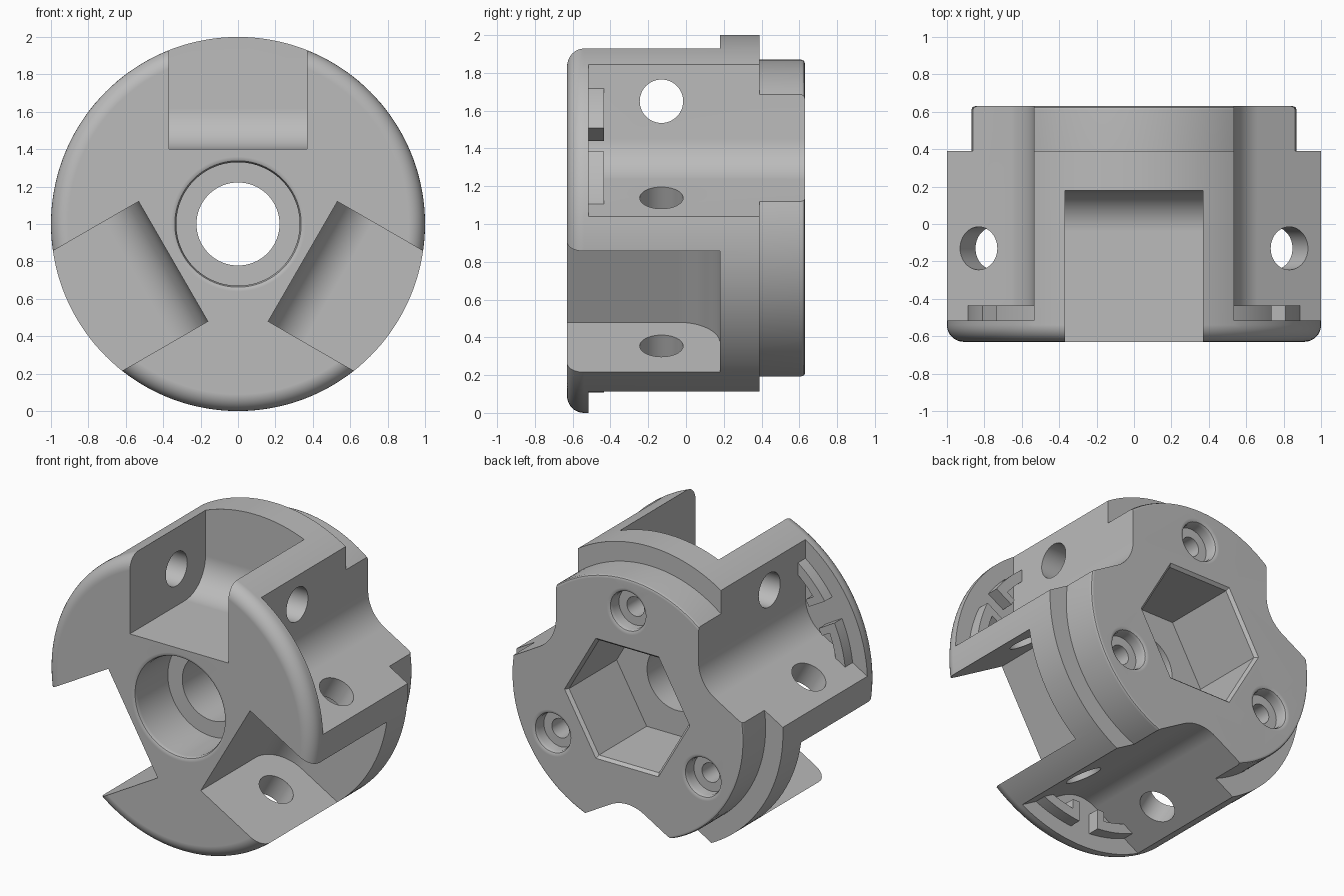
import bpy, bmesh, math
from mathutils import Vector

cube = bpy.data.objects.get("Cube")
if cube:
    bpy.data.objects.remove(cube, do_unlink=True)

CENTRE = Vector((0, 0, 1))
ARMS = [math.radians(a) for a in (90, 210, 330)]
POCKETS = [math.radians(a) for a in (30, 150, 270)]
FRONT, BACK = -0.63, 0.63

grey = bpy.data.materials.new("Plain grey")
grey.use_nodes = True
grey.diffuse_color = (0.5, 0.5, 0.5, 1)
grey.node_tree.nodes["Principled BSDF"].inputs["Base Color"].default_value = (0.5, 0.5, 0.5, 1)


def polar(angle, u, t, y):
    """Point at radial distance u, sideways offset t and depth y."""
    c, s = math.cos(angle), math.sin(angle)
    return CENTRE + Vector((u * c - t * s, y, u * s + t * c))


def arc(cx, cy, r, start, end, steps):
    angles = [math.radians(start + (end - start) * i / steps) for i in range(steps + 1)]
    return [(cx + r * math.cos(a), cy + r * math.sin(a)) for a in angles]


def loft(name, rings):
    """Closed solid through a list of equal-length vertex rings."""
    bm = bmesh.new()
    loops = [[bm.verts.new(p) for p in ring] for ring in rings]
    n = len(loops[0])
    for a, b in zip(loops, loops[1:]):
        for i in range(n):
            j = (i + 1) % n
            bm.faces.new((a[i], a[j], b[j], b[i]))
    bm.faces.new(loops[0])
    bm.faces.new(loops[-1])
    bmesh.ops.recalc_face_normals(bm, faces=bm.faces[:])
    mesh = bpy.data.meshes.new(name)
    bm.to_mesh(mesh)
    bm.free()
    mesh.materials.append(grey)
    obj = bpy.data.objects.new(name, mesh)
    bpy.context.collection.objects.link(obj)
    return obj


def turned(name, profile, sides, angle=0, offset=0):
    """Revolve (radius, y) points about a line parallel to y."""
    axis = polar(angle, offset, 0, 0)
    return loft(name, [[axis + Vector((r * math.cos(2 * math.pi * i / sides), y,
                                       r * math.sin(2 * math.pi * i / sides)))
                        for i in range(sides)] for r, y in profile])


def along_y(name, pts, y0, y1, angle):
    return loft(name, [[polar(angle, u, t, y) for u, t in pts] for y in (y0, y1)])


def along_t(name, pts, half, angle):
    return loft(name, [[polar(angle, u, t, y) for u, y in pts] for t in (-half, half)])


def activate(obj):
    bpy.ops.object.select_all(action='DESELECT')
    obj.select_set(True)
    bpy.context.view_layer.objects.active = obj


def cut(target, cutter):
    activate(target)
    mod = target.modifiers.new("Cut", 'BOOLEAN')
    mod.operation, mod.solver, mod.object = 'DIFFERENCE', 'EXACT', cutter
    bpy.ops.object.modifier_apply(modifier=mod.name)
    bpy.data.objects.remove(cutter, do_unlink=True)


# Main drum with rounded front rim and stepped rear flange
rim = [(r, y) for r, y in arc(0.91, FRONT + 0.09, 0.09, -90, 0, 8)]
body = turned("hub_body", rim + [(1, 0.39), (0.87, 0.39), (0.87, BACK - 0.02),
                                 (0.864, BACK - 0.006), (0.85, BACK)], 144)

# Rear pockets: wide V notches with a rounded root
R = 0.25
root = 0.535 / math.sin(math.radians(60))
far = 1.3
spread = (far - root) * math.tan(math.radians(60))
notch = arc(root + R / math.sin(math.radians(60)), 0, R, 150, 210, 12)
notch = [(far, spread)] + notch + [(far, -spread)]
for a in POCKETS:
    cut(body, along_y("pocket_cutter", notch, -0.515, 0.8, a))

# Front slots with a curved floor, and the cross holes through their walls
F = 0.22
slot = [(0.4, -0.8)] + arc(0.4 + F, 0.18 - F, F, 180, 90, 12) + [(1.2, 0.18), (1.2, -0.8)]
for a in ARMS:
    cut(body, along_t("slot_cutter", slot, 0.37, a))
    cut(body, along_t("hole_cutter", arc(0.65, -0.13, 0.115, 0, 352.5, 47), 0.65, a))

# Central stepped bore from the front
cut(body, turned("bore_cutter", [(0.36, FRONT - 0.05), (0.36, FRONT), (0.338, FRONT + 0.01),
                                 (0.33, FRONT + 0.03), (0.33, -0.28), (0.222, -0.28),
                                 (0.222, 0.2)], 96))

# Hexagonal socket at the back with a softened mouth
cut(body, turned("hex_cutter", [(0.45, 0.1), (0.45, BACK - 0.02), (0.47, BACK), (0.47, 0.7)], 6))

# Counterbored blind screw holes in the flange
for a in ARMS:
    cut(body, turned("screw_cutter", [(0.065, 0.3), (0.065, BACK - 0.09), (0.125, BACK - 0.09),
                                      (0.125, BACK - 0.03), (0.133, BACK - 0.01),
                                      (0.155, BACK), (0.155, 0.7)], 48, a, 0.65))

# Curved ribs with inward hooks on the inner side of each front lobe
ribs = []
gap, outer, inner, hook = 0.073, 0.895, 0.83, 0.755
g0 = math.degrees(math.asin(gap / outer))
g1 = math.degrees(math.asin((gap + 0.05) / inner))
for a in POCKETS:
    for side in (1, -1):
        shape = arc(0, 0, outer, g0, 25.5, 10) + arc(0, 0, inner, 25.5, g1, 10)
        shape += [(hook, gap + 0.05), (hook, gap)]
        ribs.append(along_y("lobe_rib", [(u, side * t) for u, t in shape], -0.525, -0.435, a))

# Smooth curved faces, crisp edges
for obj in [body] + ribs:
    activate(obj)
    bpy.ops.object.shade_smooth_by_angle(angle=math.radians(25))
    obj.modifiers.new("Even shading", 'WEIGHTED_NORMAL').keep_sharp = True
